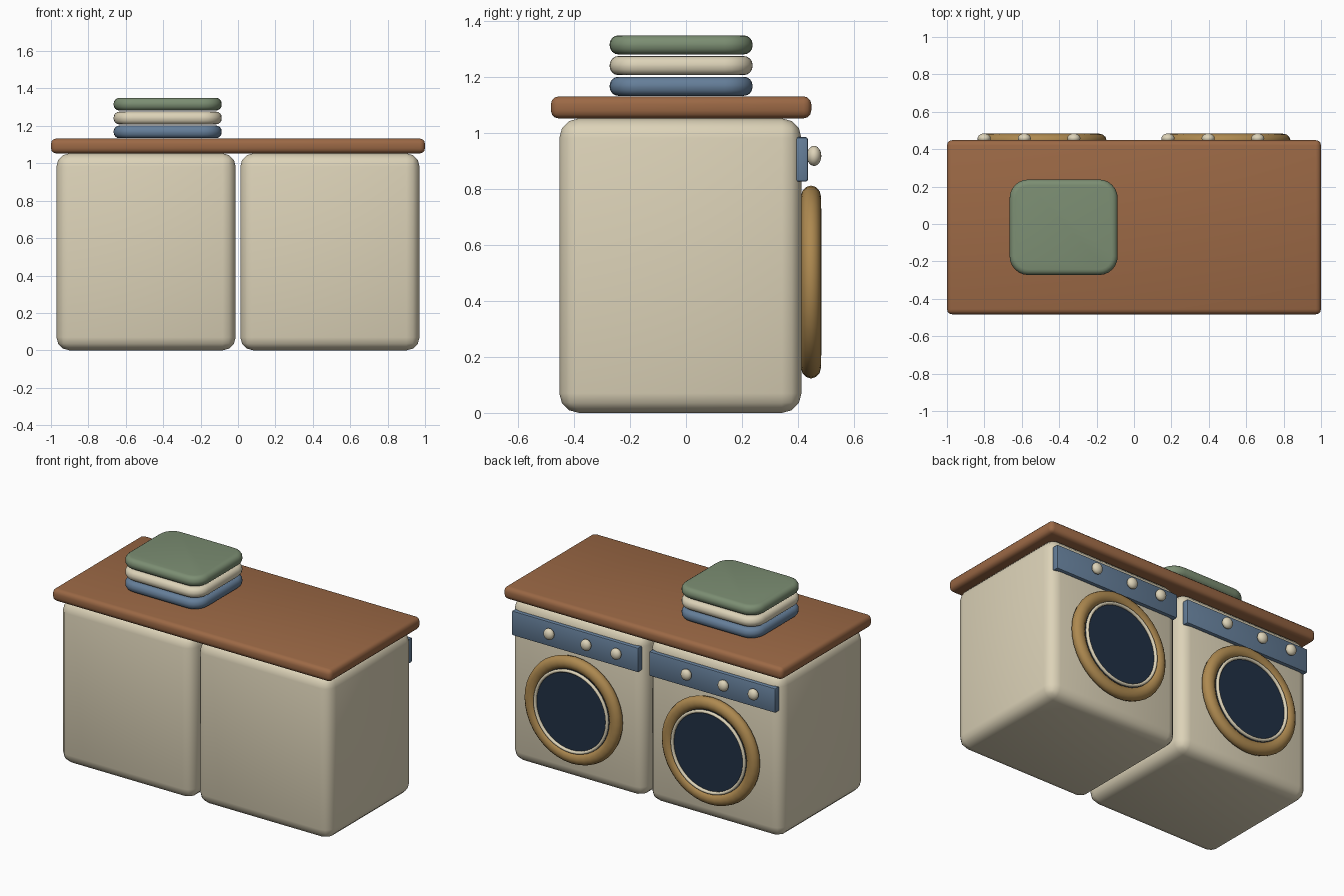
import bpy, bmesh
from math import pi, radians
from mathutils import Matrix

if "Cube" in bpy.data.objects:
    bpy.data.objects.remove(bpy.data.objects["Cube"])


def material(name, rgb):
    m = bpy.data.materials.new(name)
    m.diffuse_color = (*rgb, 1)
    m.use_nodes = True
    m.node_tree.nodes["Principled BSDF"].inputs["Base Color"].default_value = m.diffuse_color
    return m


CREAM = material("cream", (0.72, 0.65, 0.48))
WOOD = material("wood", (0.33, 0.14, 0.06))
BLUE = material("blue", (0.13, 0.21, 0.32))
GREEN = material("green", (0.20, 0.27, 0.17))
GOLD = material("gold", (0.42, 0.25, 0.08))
GLASS = material("dark_glass", (0.015, 0.03, 0.06))


def finish(bm, name, mat):
    bmesh.ops.recalc_face_normals(bm, faces=bm.faces)
    me = bpy.data.meshes.new(name)
    bm.to_mesh(me)
    bm.free()
    me.materials.append(mat)
    ob = bpy.data.objects.new(name, me)
    bpy.context.collection.objects.link(ob)
    smooth(ob)
    return ob


def smooth(ob):
    bpy.ops.object.select_all(action='DESELECT')
    ob.select_set(True)
    bpy.context.view_layer.objects.active = ob
    bpy.ops.object.shade_smooth_by_angle(angle=radians(40))


def box(name, lo, hi, bevel, mat, segments=3, corner=0):
    """Bevelled box; corner optionally rounds the plan outline first."""
    bm = bmesh.new()
    bmesh.ops.create_cube(bm, size=1)
    for v in bm.verts:
        v.co = [l + (c + 0.5) * (h - l) for c, l, h in zip(v.co, lo, hi)]
    edges = bm.edges[:]
    if corner:
        upright = [e for e in bm.edges
                   if abs(e.verts[0].co.z - e.verts[1].co.z) > 1e-4]
        bmesh.ops.bevel(bm, geom=upright, offset=corner, segments=6,
                        profile=0.5, affect='EDGES')
        edges = [e for e in bm.edges
                 if abs(e.verts[0].co.z - e.verts[1].co.z) < 1e-4]
    bmesh.ops.bevel(bm, geom=edges, offset=bevel, segments=segments,
                    profile=0.5, affect='EDGES')
    return finish(bm, name, mat)


def ring(name, loc, major, minor, depth, mat):
    bpy.ops.mesh.primitive_torus_add(major_radius=major, minor_radius=minor,
                                     major_segments=40, minor_segments=12)
    ob = bpy.context.object
    ob.name = name
    ob.data.transform(Matrix.Diagonal((1, 1, depth / minor, 1)))
    ob.data.transform(Matrix.Rotation(pi / 2, 4, 'X'))
    ob.location = loc
    ob.data.materials.append(mat)
    smooth(ob)


def machine(side, cx):
    # body and control strip
    box(side + "_cabinet", (cx - 0.479, -0.453, 0), (cx + 0.479, 0.413, 1.053), 0.07, CREAM)
    box(side + "_control_panel", (cx - 0.453, 0.39, 0.827), (cx + 0.453, 0.436, 0.986),
        0.008, BLUE, 2)
    # knobs
    for i, dx in enumerate((-0.31, -0.095, 0.17)):
        bm = bmesh.new()
        bmesh.ops.create_uvsphere(bm, u_segments=20, v_segments=12, radius=1)
        bmesh.ops.scale(bm, vec=(0.035, 0.026, 0.036), verts=bm.verts)
        bmesh.ops.translate(bm, vec=(cx + dx, 0.458, 0.919), verts=bm.verts)
        finish(bm, f"{side}_knob_{i + 1}", CREAM)
    # round door: frame, glass and trim
    ring(side + "_door_frame", (cx, 0.447, 0.468), 0.304, 0.041, 0.036, GOLD)
    bm = bmesh.new()
    bmesh.ops.create_cone(bm, cap_ends=True, segments=40, radius1=0.28, radius2=0.28,
                          depth=0.065, matrix=Matrix.Translation((cx, 0.4325, 0.468))
                          @ Matrix.Rotation(pi / 2, 4, 'X'))
    finish(bm, side + "_door_glass", GLASS)
    ring(side + "_door_trim", (cx, 0.474, 0.468), 0.258, 0.01, 0.011, CREAM)


machine("left", -0.4915)
machine("right", 0.4915)

# worktop
box("countertop", (-1, -0.483, 1.053), (1, 0.448, 1.132), 0.028, WOOD)

# folded towels
for name, z, mat in (("lower", 1.134, BLUE), ("middle", 1.208, CREAM), ("upper", 1.282, GREEN)):
    box(name + "_towel", (-0.665, -0.273, z), (-0.087, 0.238, z + 0.068), 0.031, mat, 4, 0.1)
